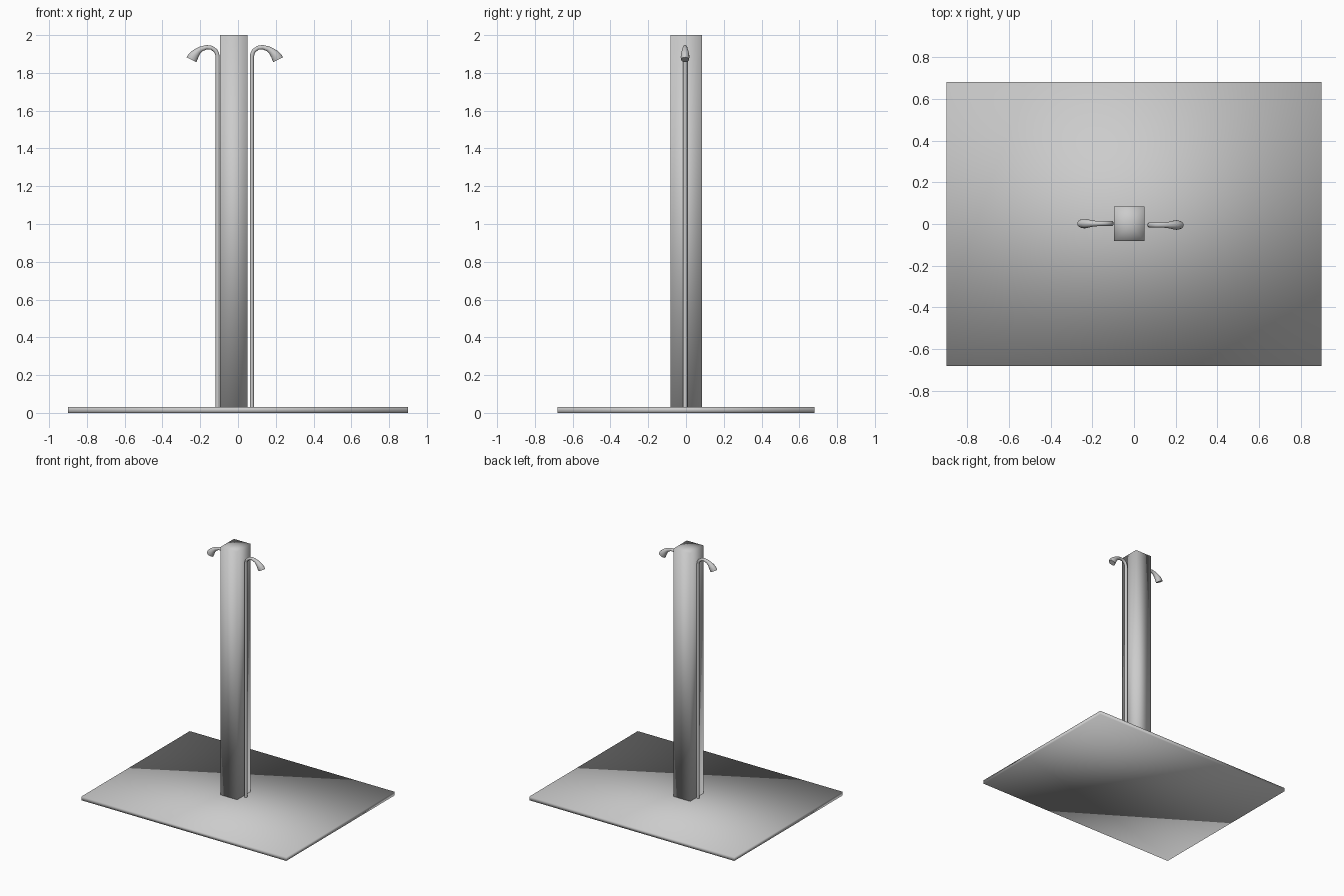
import bpy, bmesh, math
from mathutils import Vector

if "Cube" in bpy.data.objects:
    bpy.data.objects.remove(bpy.data.objects["Cube"])


def finish(name, bm):
    bmesh.ops.recalc_face_normals(bm, faces=bm.faces)
    mesh = bpy.data.meshes.new(name)
    bm.to_mesh(mesh)
    bm.free()
    obj = bpy.data.objects.new(name, mesh)
    bpy.context.collection.objects.link(obj)
    for p in mesh.polygons:
        p.use_smooth = True
    return obj


def box(name, lo, hi, fan_top=False):
    bm = bmesh.new()
    bmesh.ops.create_cube(bm, size=1)
    for v in bm.verts:
        v.co = [lo[i] + (v.co[i] + 0.5) * (hi[i] - lo[i]) for i in range(3)]
    if fan_top:
        top = max(bm.faces, key=lambda f: f.calc_center_median().z)
        bmesh.ops.poke(bm, faces=[top])
    return finish(name, bm)


def shower_pipe(name, sign, y0, sides=16):
    # centre line: x, z, radius in the bend plane, radius along y
    path = [(0.074, 0.03, 0.011, 0.012), (0.074, 1.885, 0.011, 0.012),
            (0.077, 1.903, 0.011, 0.012), (0.085, 1.918, 0.011, 0.012),
            (0.106, 1.933, 0.011, 0.012), (0.132, 1.936, 0.0115, 0.012),
            (0.160, 1.927, 0.014, 0.014), (0.178, 1.915, 0.018, 0.018),
            (0.194, 1.899, 0.024, 0.022), (0.205, 1.884, 0.028, 0.023),
            (0.212, 1.870, 0.029, 0.021)]
    mid = -0.017  # centre of the post between the two pipes
    bm = bmesh.new()
    rings = []
    for i, (x, z, r, ry) in enumerate(path):
        a, b = path[max(i - 1, 0)], path[min(i + 1, len(path) - 1)]
        t = Vector((b[0] - a[0], 0, b[1] - a[1])).normalized()
        n = Vector((t.z, 0, -t.x))
        ring = []
        for k in range(sides):
            ang = 2 * math.pi * k / sides
            p = Vector((x, 0, z)) + n * r * math.cos(ang)
            ring.append(bm.verts.new((mid + sign * (p.x - mid),
                                      y0 + ry * math.sin(ang), p.z)))
        rings.append(ring)
    for r0, r1 in zip(rings, rings[1:]):
        for k in range(sides):
            j = (k + 1) % sides
            bm.faces.new((r0[k], r0[j], r1[j], r1[k]))
    bm.faces.new(rings[0])
    bm.faces.new(rings[-1])
    obj = finish(name, bm)
    bpy.context.view_layer.objects.active = obj
    obj.select_set(True)
    bpy.ops.object.shade_smooth_by_angle(angle=math.radians(50))
    obj.select_set(False)
    return obj


# floor plate and square post
box("base_plate", (-0.9, -0.68, 0), (0.9, 0.68, 0.03))
box("post", (-0.095, -0.082, 0.02), (0.05, 0.084, 2.0), fan_top=True)

# a pipe with a curved shower head on each side
shower_pipe("right_shower_pipe", 1, -0.005)
shower_pipe("left_shower_pipe", -1, 0.002)
